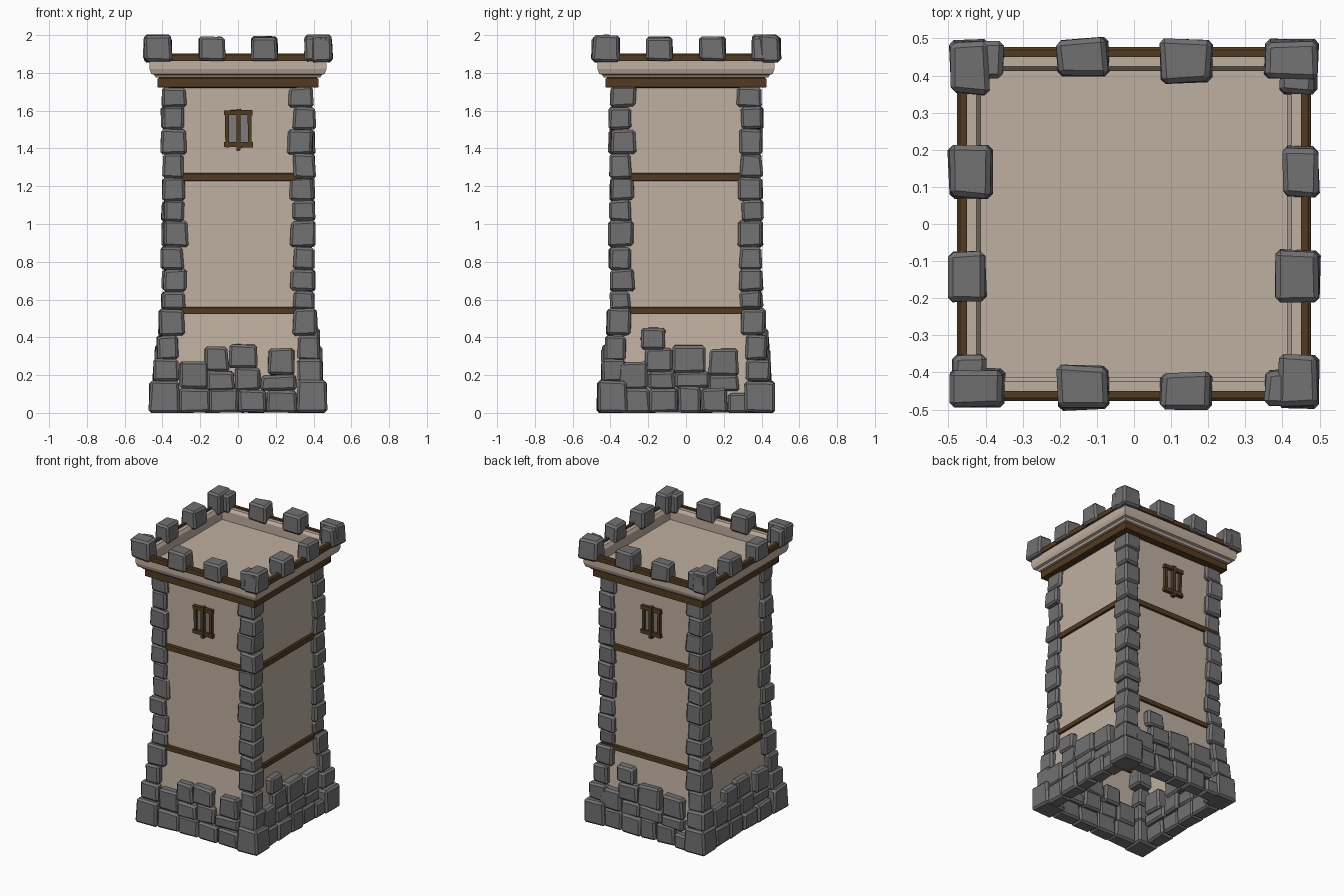
import bpy, bmesh, random
from math import pi
from mathutils import Matrix, Vector

random.seed(7)
default = bpy.data.objects.get("Cube")
if default:
    bpy.data.objects.remove(default, do_unlink=True)


def material(name, r, g, b):
    m = bpy.data.materials.new(name)
    m.use_nodes = True
    m.diffuse_color = (r, g, b, 1)
    node = next(n for n in m.node_tree.nodes if n.type == 'BSDF_PRINCIPLED')
    node.inputs["Base Color"].default_value = (r, g, b, 1)
    node.inputs["Roughness"].default_value = 0.9
    return m


PLASTER = material("plaster", .52, .43, .35)
STONE = material("grey stone", .165, .165, .165)
WOOD = material("dark wood", .085, .044, .014)
GLASS = material("window grey", .2, .2, .2)


def finish(name, bm, mat, recalc=True):
    if recalc:
        bmesh.ops.recalc_face_normals(bm, faces=bm.faces)
    mesh = bpy.data.meshes.new(name)
    bm.to_mesh(mesh)
    bm.free()
    mesh.materials.append(mat)
    obj = bpy.data.objects.new(name, mesh)
    bpy.context.scene.collection.objects.link(obj)
    return obj


def block(target, lo, hi, side=0, jitter=0, bevel=0, taper=0):
    """Add a box; side turns it in quarter turns around the tower."""
    lo, hi = Vector(lo), Vector(hi)
    mid, size = (lo + hi) / 2, hi - lo
    bm = bmesh.new()
    bmesh.ops.create_cube(bm, size=1)
    for v in bm.verts:
        shrink = 1 - taper * (v.co.z + .5)
        v.co = Vector((v.co.x * size.x * shrink, v.co.y * size.y * shrink, v.co.z * size.z)) + mid
        v.co += Vector([random.uniform(-jitter, jitter) for _ in range(3)])
        v.co.z = max(v.co.z, 0)
    if bevel:
        bmesh.ops.bevel(bm, geom=bm.edges[:], offset=bevel, segments=1,
                        profile=.5, affect='EDGES', clamp_overlap=True)
    bm.transform(Matrix.Rotation(side * pi / 2, 4, 'Z'))
    part = bpy.data.meshes.new("part")
    bm.to_mesh(part)
    bm.free()
    target.from_mesh(part)
    bpy.data.meshes.remove(part)


def stone(target, lo, hi, side=0, taper=.04):
    block(target, lo, hi, side, jitter=.006, bevel=.013, taper=taper)


def square_loft(name, profile, mat, closed=True):
    """Sweep a (half width, height) profile around a square."""
    bm = bmesh.new()
    rings = [[bm.verts.new((sx * h, sy * h, z)) for sx, sy in
              ((-1, -1), (1, -1), (1, 1), (-1, 1))] for h, z in profile]
    for i in range(len(rings) if closed else len(rings) - 1):
        a, b = rings[i], rings[(i + 1) % len(rings)]
        for k in range(4):
            n = (k + 1) % 4
            bm.faces.new((a[k], a[n], b[n], b[k]))
    return finish(name, bm, mat, recalc=closed)


def beam_ring(name, inner, outer, low, high):
    square_loft(name, [(inner, low), (outer, low + .004), (outer, high - .006),
                       (outer - .008, high), (inner, high)], WOOD)


# Plastered walls, flared at the foot
square_loft("walls", [(.415, .08), (.376, .54), (.376, 1.79)], PLASTER, closed=False)

# Cornice with parapet, and the roof floor inside it
square_loft("parapet", [(.37, 1.775), (.435, 1.775), (.445, 1.79), (.46, 1.795), (.468, 1.82),
                        (.468, 1.87), (.46, 1.89), (.425, 1.89), (.412, 1.87), (.412, 1.79)], PLASTER)
bm = bmesh.new()
block(bm, (-.415, -.415, 1.785), (.415, .415, 1.805))
finish("roof_floor", bm, PLASTER)

# Timber bands
beam_ring("lower_beam", .36, .39, .52, .56)
beam_ring("middle_beam", .36, .39, 1.225, 1.27)
beam_ring("upper_beam", .36, .425, 1.72, 1.775)
beam_ring("parapet_rail", .45, .477, 1.86, 1.902)

# Corner stones: the foot, a step, then a column of alternating sizes
bm = bmesh.new()
heights = [.28, .41, .55, .645, .76, .88, 1.015, 1.125, 1.245, 1.37, 1.5, 1.62, 1.725]
for side in range(4):
    stone(bm, (-.47, -.47, 0), (-.31, -.31, .17), side)
    stone(bm, (-.448, -.448, .165), (-.315, -.315, .285), side)
    for i, (low, high) in enumerate(zip(heights, heights[1:])):
        out = (.43, .42)[i] if i < 2 else .4 + random.uniform(-.006, .01)
        size = (.115, .13)[i % 2] + random.uniform(-.005, .005)
        stone(bm, (-out, -out, low), (size - out, size - out, high), side)
finish("corner_stones", bm, STONE)

# Rubble at the foot of the walls: left, right, bottom, top
wide_wall = [(-.31, -.15, 0, .13), (-.15, 0, 0, .13), (0, .15, 0, .12), (.15, .31, 0, .12),
             (-.31, -.16, .13, .27), (-.16, -.02, .12, .22), (-.02, .12, .12, .24),
             (.12, .31, .12, .2), (-.18, -.05, .22, .35), (-.05, .1, .235, .36), (.16, .3, .2, .34)]
tall_wall = [(-.33, -.19, 0, .13), (-.19, -.04, 0, .13), (-.04, .08, 0, .14), (.08, .22, 0, .13),
             (.22, .33, 0, .1), (-.36, -.2, .13, .27), (-.2, -.06, .12, .22), (-.06, .12, .13, .22),
             (.12, .28, .12, .2), (-.22, -.07, .22, .34), (-.07, .1, .21, .36), (.12, .28, .2, .34),
             (-.24, -.11, .34, .45)]
bm = bmesh.new()
for side, layout in enumerate((wide_wall, tall_wall, tall_wall, wide_wall)):
    for left, right, low, high in layout:
        face = .455 - low * .06 + random.uniform(-.006, .006)
        stone(bm, (left, -face, low), (right, -face + .1, high), side, taper=.02)
finish("base_stones", bm, STONE)

# Battlements: paired blocks on each corner, two merlons per side
bm = bmesh.new()
for side in range(4):
    stone(bm, (-.495, -.495, 1.86), (-.35, -.39, 2), side)
    stone(bm, (-.49, -.485, 1.865), (-.395, -.35, 1.99), side)
    for x, depth in ((-.14, .12), (.14, .1)):
        stone(bm, (x - .07, -.5, 1.865), (x + .07, -.5 + depth, 1.99), side)
finish("battlements", bm, STONE)

# Barred windows on front and back
panes, frames = bmesh.new(), bmesh.new()
for side in (0, 2):
    block(panes, (-.055, -.381, 1.42), (.06, -.37, 1.59), side)
    for x in (-.058, .062):
        block(frames, (x - .01, -.394, 1.405), (x + .01, -.37, 1.6), side, jitter=.002)
    for z in (1.42, 1.59):
        block(frames, (-.075, -.399, z - .013), (.078, -.37, z + .013), side, jitter=.002)
    block(frames, (-.008, -.405, 1.39), (.014, -.37, 1.61), side, jitter=.002)
finish("window_panes", panes, GLASS)
finish("window_frames", frames, WOOD)
